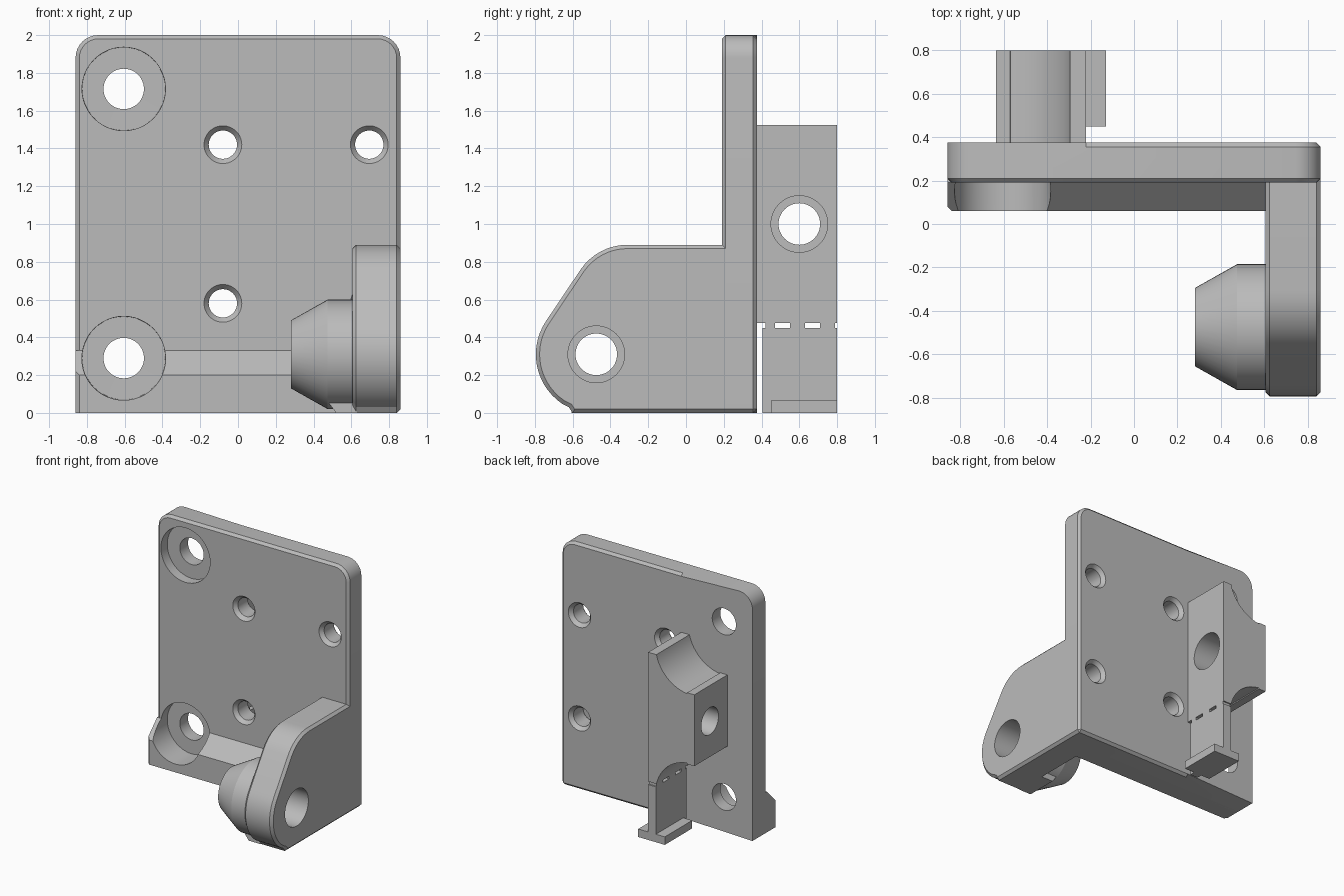
import bpy, bmesh
from math import sin, cos, radians, pi

if "Cube" in bpy.data.objects:
    bpy.data.objects.remove(bpy.data.objects["Cube"], do_unlink=True)

# Single grey plastic
grey = bpy.data.materials.new("plain grey")
grey.use_nodes = True
grey.diffuse_color = (0.5, 0.5, 0.5, 1)
grey.node_tree.nodes["Principled BSDF"].inputs["Base Color"].default_value = (0.5, 0.5, 0.5, 1)


def place(axis, t, u, v):
    return (t, u, v) if axis == "X" else (u, t, v)


def finish(name, bm):
    bmesh.ops.recalc_face_normals(bm, faces=bm.faces[:])
    mesh = bpy.data.meshes.new(name)
    bm.to_mesh(mesh)
    bm.free()
    mesh.materials.append(grey)
    ob = bpy.data.objects.new(name, mesh)
    bpy.context.collection.objects.link(ob)
    return ob


def prism(name, axis, outline, start, end, chamfer=None, size=0.02):
    """Extrude an outline along an axis; chamfer(midpoint) picks edges to bevel."""
    bm = bmesh.new()
    a, b = ([bm.verts.new(place(axis, t, u, v)) for u, v in outline] for t in (start, end))
    n = len(outline)
    bm.faces.new(a)
    bm.faces.new(b[::-1])
    for i in range(n):
        j = (i + 1) % n
        bm.faces.new((a[i], a[j], b[j], b[i]))
    bmesh.ops.recalc_face_normals(bm, faces=bm.faces[:])
    if chamfer:
        edges = [e for e in bm.edges if chamfer((e.verts[0].co + e.verts[1].co) / 2)]
        bmesh.ops.bevel(bm, geom=edges, offset=size, offset_type="OFFSET",
                        segments=1, profile=0.5, affect="EDGES", clamp_overlap=False)
    return finish(name, bm)


def lathe(name, axis, centre, profile, sides=48):
    """Closed solid of revolution from (radius, position) pairs."""
    bm = bmesh.new()
    rings = []
    for r, t in profile:
        angles = [2 * pi * i / sides for i in range(sides)]
        rings.append([bm.verts.new(place(axis, t, centre[0] + r * cos(k), centre[1] + r * sin(k)))
                      for k in angles])
    bm.faces.new(rings[0])
    bm.faces.new(rings[-1][::-1])
    for p, q in zip(rings, rings[1:]):
        for i in range(sides):
            j = (i + 1) % sides
            bm.faces.new((p[i], p[j], q[j], q[i]))
    return finish(name, bm)


def arc(cu, cv, r, a0, a1, n):
    steps = [radians(a0 + (a1 - a0) * i / n) for i in range(n + 1)]
    return [(cu + r * cos(a), cv + r * sin(a)) for a in steps]


def box(name, x0, x1, y0, y1, z0, z1):
    return prism(name, "Y", [(x0, z0), (x1, z0), (x1, z1), (x0, z1)], y0, y1)


def cut(ob, cutters):
    for c in cutters:
        m = ob.modifiers.new("cut", "BOOLEAN")
        m.operation, m.solver, m.object = "DIFFERENCE", "EXACT", c
        bpy.context.view_layer.objects.active = ob
        bpy.ops.object.modifier_apply(modifier=m.name)


def near(a, b):
    return abs(a - b) < 0.001


# Mounting plate with rounded top corners and chamfered rims
W, FRONT, BACK = 0.86, 0.19, 0.375
outline = ([(-W, 0), (-0.22, 0), (W, 0)] + arc(W - 0.12, 1.88, 0.12, 0, 90, 8)
           + [(-0.22, 2)] + arc(-W + 0.12, 1.88, 0.12, 90, 180, 8))
plate = prism("mounting_plate", "Y", outline, FRONT, BACK,
              lambda m: (near(m.y, FRONT) and m.z > 0.01)
              or (near(m.y, BACK) and m.x > -0.22)
              or (near(m.x, W) and near(m.z, 0)))

# Sloped ledge along the bottom front
ledge = prism("bottom_ledge", "X", [(0.06, 0), (0.21, 0), (0.21, 0.33), (0.19, 0.33), (0.06, 0.2)],
              -W, 0.65, lambda m: near(m.x, -W) and near(m.y, 0.06))

# Hinge arm
outline = ([(0.21, 0), (0.21, 0.89)] + arc(-0.31, 0.59, 0.3, 90, 146, 8)
           + arc(-0.48, 0.31, 0.315, 146, 236, 14) + [(-0.62, 0.03), (-0.6, 0)])
arm = prism("hinge_arm", "X", outline, 0.605, W,
            lambda m: (near(m.x, 0.605) or near(m.x, W)) and m.y < 0.2)

# Tapered boss on the inside of the arm, with its flat foot
PIVOT = (-0.475, 0.31)
boss = lathe("tapered_boss", "X", PIVOT, [(0.18, 0.28), (0.29, 0.475), (0.29, 0.63)])
boss_foot = prism("boss_foot", "Y", [(0.475, 0.06), (0.52, 0), (0.63, 0), (0.63, 0.1), (0.475, 0.1)],
                  PIVOT[0] - 0.13, PIVOT[0] + 0.13)

# Rear block with a concave saddle above and below
upper = ([(-0.22, 1.525), (-0.294, 1.525)] + arc(-0.605, 1.6, 0.32, -14, -83.5, 12)
         + [(-0.57, 1.29), (-0.635, 1.29)])
block = prism("rear_block", "Y", upper + [(x, 2 - z) for x, z in reversed(upper)], BACK - 0.01, 0.8)

# Break-away support under the rear block
box("support_wall", -0.29, -0.22, 0.405, 0.8, 0, 0.45)
box("support_base", -0.37, -0.13, 0.45, 0.8, 0, 0.065)
for i, (y0, y1) in enumerate([(0.42, 0.47), (0.55, 0.63), (0.71, 0.79)]):
    box(f"support_tab_{i + 1}", -0.29, -0.22, y0, y1, 0.44, 0.485)

# Cutters: counterbored holes, small countersunk holes, cross holes
big = [lathe("cutter", "Y", (-0.605, z), [(0.225, -0.1), (0.22, 0.27), (0.107, 0.2701), (0.107, 0.6)])
       for z in (1.715, 0.29)]
small = [lathe("cutter", "Y", (x, z), [(0.1, 0.1), (0.1, FRONT), (0.075, FRONT + 0.03),
                                       (0.075, BACK - 0.03), (0.1, BACK), (0.1, 0.45)])
         for x in (-0.08, 0.695) for z in (0.58, 1.42)]
pivot_hole = lathe("cutter", "X", PIVOT, [(0.11, 0.1), (0.11, 0.65), (0.15, 0.6501), (0.15, 1)])
block_hole = lathe("cutter", "X", (0.6, 1.0), [(0.11, -0.8), (0.11, -0.45), (0.15, -0.4499), (0.15, 0)])

cut(plate, big + small)
cut(ledge, big[1:])
for part in (arm, boss):
    cut(part, [pivot_hole])
cut(block, [block_hole])
for c in big + small + [pivot_hole, block_hole]:
    bpy.data.objects.remove(c, do_unlink=True)

# Smooth curved faces, keep hard edges
for part in (plate, ledge, arm, boss, block):
    bpy.ops.object.select_all(action="DESELECT")
    part.select_set(True)
    bpy.context.view_layer.objects.active = part
    bpy.ops.object.shade_smooth_by_angle(angle=radians(25))
